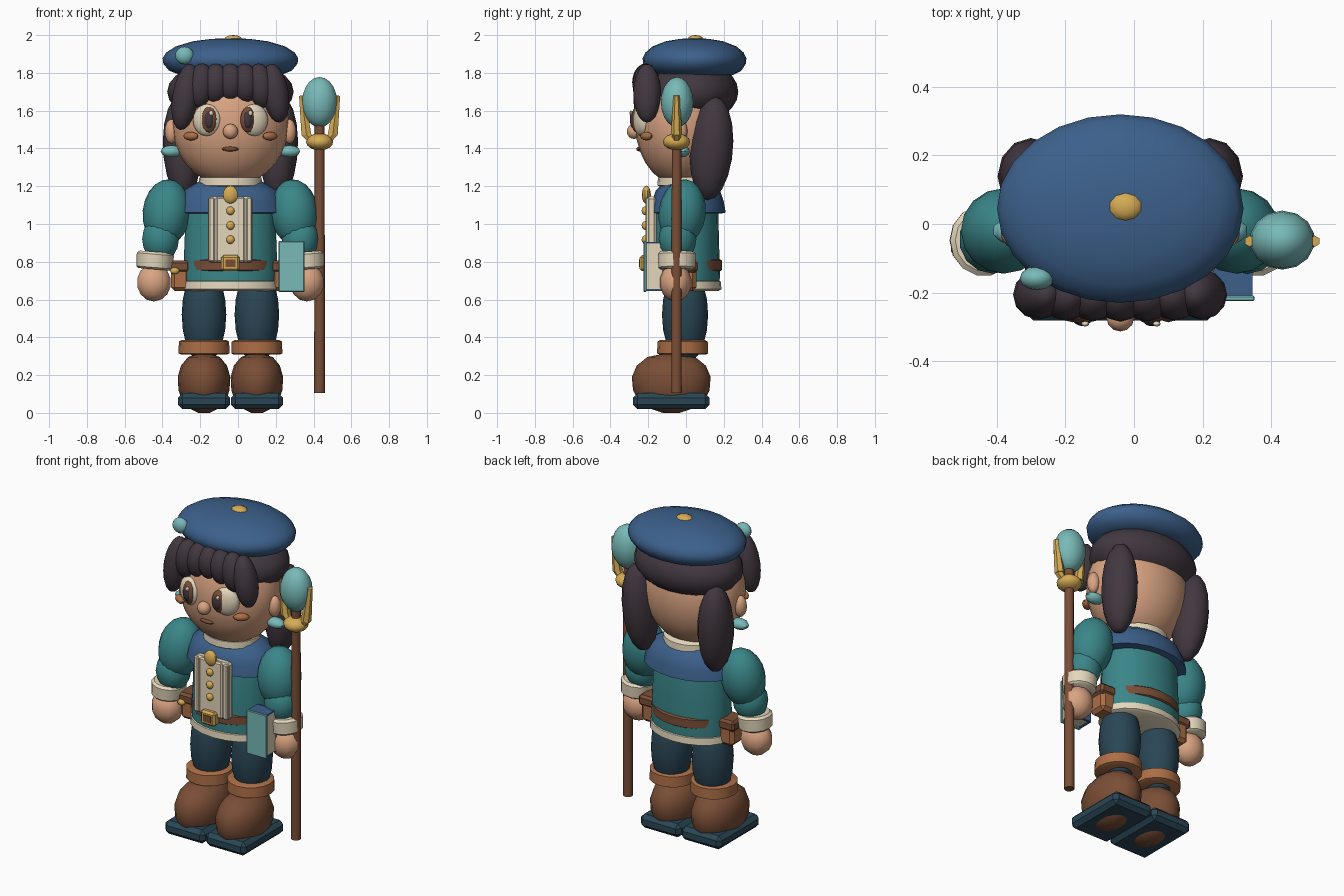
import bpy, bmesh, math
from mathutils import Vector

CX = -0.04  # body centre line


def mat(name, r, g, b):
    def lin(c):
        c /= 255
        return c / 12.92 if c <= 0.04045 else ((c + 0.055) / 1.055) ** 2.4
    m = bpy.data.materials.new(name)
    m.diffuse_color = (lin(r), lin(g), lin(b), 1)
    return m


NAVY = mat("navy_cloth", 60, 96, 139)
TEAL = mat("teal_cloth", 58, 134, 137)
AQUA = mat("aqua_gem", 120, 186, 184)
GOLD = mat("gold", 214, 172, 84)
SKIN = mat("skin", 218, 164, 130)
CREAM = mat("cream", 228, 215, 188)
BROWN = mat("brown_leather", 122, 78, 54)
TAN = mat("tan_leather", 172, 110, 70)
HAIR = mat("dark_hair", 66, 56, 64)
SLATE = mat("dark_slate", 42, 70, 85)


def finish(bm, name, m, loc, rot=(0, 0, 0), smooth=True):
    me = bpy.data.meshes.new(name)
    bmesh.ops.recalc_face_normals(bm, faces=bm.faces)
    bm.to_mesh(me)
    bm.free()
    ob = bpy.data.objects.new(name, me)
    bpy.context.collection.objects.link(ob)
    ob.location, ob.rotation_euler = loc, rot
    me.materials.append(m)
    if smooth:
        bpy.ops.object.select_all(action='DESELECT')
        ob.select_set(True)
        bpy.context.view_layer.objects.active = ob
        bpy.ops.object.shade_smooth_by_angle(angle=math.radians(42))
    return ob


def ball(name, m, loc, r, seg=16, rings=10, rot=(0, 0, 0)):
    bm = bmesh.new()
    bmesh.ops.create_uvsphere(bm, u_segments=seg, v_segments=rings, radius=1)
    bmesh.ops.scale(bm, vec=r, verts=bm.verts)
    return finish(bm, name, m, loc, rot)


def box(name, m, loc, size, bevel=0.008, rot=(0, 0, 0)):
    bm = bmesh.new()
    bmesh.ops.create_cube(bm, size=1)
    bmesh.ops.scale(bm, vec=size, verts=bm.verts)
    if bevel:
        bmesh.ops.bevel(bm, geom=bm.edges[:], offset=bevel, segments=1, affect='EDGES')
    return finish(bm, name, m, loc, rot, smooth=False)


def lathe(name, m, loc, profile, sy=1.0, seg=20, rot=(0, 0, 0)):
    """Capped solid of (radius, z) points, squashed along y."""
    bm = bmesh.new()
    rings = []
    for r, z in profile:
        rings.append([bm.verts.new((r * math.cos(2 * math.pi * i / seg),
                                    r * sy * math.sin(2 * math.pi * i / seg), z)) for i in range(seg)])
    for a, b in zip(rings, rings[1:]):
        for i in range(seg):
            j = (i + 1) % seg
            bm.faces.new((a[i], a[j], b[j], b[i]))
    bm.faces.new(rings[0][::-1])
    bm.faces.new(rings[-1])
    return finish(bm, name, m, loc, rot)


def rod(name, m, a, b, r1, r2, seg=8):
    a, b = Vector(a), Vector(b)
    rot = (b - a).to_track_quat('Z', 'Y').to_euler()
    return lathe(name, m, a, [(r1, 0), (r2, (b - a).length)], seg=seg, rot=rot)


# Head and face
ball("head", SKIN, (CX, -0.02, 1.53), (0.31, 0.25, 0.33), 24, 14)
ball("nose", SKIN, (CX, -0.275, 1.49), (0.04, 0.038, 0.04), 12, 8)
ball("mouth", BROWN, (CX, -0.247, 1.397), (0.045, 0.016, 0.013), 12, 6)
for s, side in ((-1, "left"), (1, "right")):
    ex = CX + s * 0.125
    ix = CX - 0.01 + s * 0.104
    tilt = (0, 0, s * 0.3)
    ball(side + "_eye", CREAM, (ex, -0.235, 1.55), (0.077, 0.04, 0.085), rot=tilt)
    ball(side + "_iris", BROWN, (ix, -0.26, 1.552), (0.043, 0.03, 0.068), rot=tilt)
    ball(side + "_pupil", HAIR, (ix, -0.277, 1.552), (0.027, 0.02, 0.048), 12, 8, tilt)
    ball(side + "_eye_glint", CREAM, (ix + 0.012, -0.291, 1.587), (0.012, 0.008, 0.014), 8, 6)
    ball(side + "_cheek", TAN, (CX + s * 0.21, -0.21, 1.465), (0.046, 0.024, 0.023), 12, 6, (0, 0, s * 0.6))
    ball(side + "_ear", SKIN, (CX + s * 0.312, -0.03, 1.49), (0.036, 0.038, 0.065), 12, 8)
    ball(side + "_earring", AQUA, (CX + s * 0.312, -0.02, 1.385), (0.06, 0.04, 0.032), 10, 6)
    # Side tails of hair
    ball(side + "_hair_tail", HAIR, (CX + s * 0.258, 0.135, 1.4), (0.099, 0.114, 0.275), 12, 9, (-0.08, s * 0.05, 0))

# Hair cap and fringe with a nearly straight front
ball("hair_cap", HAIR, (CX, 0.03, 1.70), (0.335, 0.247, 0.17), 20, 12)
for i in range(7):
    t = (i - 3) / 3
    bottom = 1.65 - 0.03 * abs(t) - 0.085 * t ** 4 - (0.04 if i == 0 else 0)
    half = (1.85 - bottom) / 2
    ball("fringe_lock_%d" % (i + 1), HAIR, (CX + 0.238 * t, -0.212 + 0.006 * t * t, bottom + half),
         (0.07, 0.073, half), 12, 10, (0, -0.16 * t, 0))

# Beret with its button and pin
lathe("beret", NAVY, (CX, 0.045, 0),
      [(0.2, 1.785), (0.27, 1.79), (0.325, 1.812), (0.355, 1.848), (0.359, 1.878), (0.34, 1.908),
       (0.29, 1.94), (0.2, 1.967), (0.1, 1.98), (0.03, 1.983)], 0.765, 24)
ball("beret_button", GOLD, (-0.025, 0.05, 1.978), (0.05, 0.042, 0.022), 10, 6)
ball("beret_pin", AQUA, (-0.283, -0.158, 1.892), (0.05, 0.035, 0.047), 12, 8)

# Tunic, mantle, collar and hem
lathe("tunic", TEAL, (CX, 0, 0),
      [(0.245, 0.66), (0.25, 0.74), (0.243, 0.9), (0.238, 1.05), (0.22, 1.15), (0.16, 1.22)], 0.72)
lathe("tunic_hem", CREAM, (CX, 0, 0), [(0.235, 0.645), (0.257, 0.655), (0.253, 0.695), (0.235, 0.702)], 0.73)
lathe("mantle", NAVY, (CX, 0.01, 0),
      [(0.25, 1.055), (0.29, 1.06), (0.275, 1.12), (0.245, 1.18), (0.15, 1.235)], 0.69)
lathe("collar", CREAM, (CX, 0, 0), [(0.14, 1.19), (0.168, 1.205), (0.165, 1.245), (0.13, 1.262)], 0.9)
lathe("belt", BROWN, (CX, 0, 0), [(0.225, 0.75), (0.237, 0.756), (0.237, 0.806), (0.225, 0.814)], 0.8)
box("buckle", GOLD, (CX, -0.215, 0.793), (0.098, 0.06, 0.085), 0.012)
box("buckle_centre", BROWN, (CX, -0.246, 0.793), (0.052, 0.008, 0.04), 0)

# Pleated front panel, buttons and brooch
box("front_panel", CREAM, (CX, -0.182, 0.97), (0.235, 0.05, 0.35), 0.012)
box("panel_middle", CREAM, (CX, -0.203, 0.97), (0.155, 0.024, 0.345), 0.008)
for s, side in ((-1, "left"), (1, "right")):
    box(side + "_panel_pleat", CREAM, (CX + s * 0.1, -0.203, 0.97), (0.03, 0.022, 0.34), 0.006)
for i, z in enumerate((1.07, 0.992, 0.917)):
    ball("button_%d" % (i + 1), GOLD, (CX, -0.217, z), (0.023, 0.018, 0.023), 10, 6)
ball("brooch", GOLD, (CX, -0.21, 1.155), (0.041, 0.024, 0.048), 10, 8)

for s, side in ((-1, "left"), (1, "right")):
    # Arms and hands
    ball(side + "_sleeve", TEAL, (CX + s * 0.338, -0.02, 1.06), (0.127, 0.125, 0.178), 16, 10, (-0.12, -s * 0.1, 0))
    ball(side + "_forearm", TEAL, (CX + s * 0.37, -0.045, 0.92), (0.1, 0.1, 0.12), 14, 8)
    lathe(side + "_cuff", CREAM, (CX + s * 0.40, -0.048, 0.805),
          [(0.084, -0.045), (0.095, -0.035), (0.099, 0.035), (0.085, 0.048)], 1.05, 14, (0, -s * 0.08, 0))
    ball(side + "_hand", SKIN, (CX + s * 0.405, -0.055, 0.69), (0.095, 0.085, 0.1), 10, 7)
    # Hip pouches
    box(side + "_pouch", TAN, (CX + s * 0.265, -0.005, 0.715), (0.1, 0.12, 0.14), 0.02)
    box(side + "_pouch_flap", BROWN, (CX + s * 0.27, -0.005, 0.775), (0.115, 0.135, 0.065), 0.014)
    ball(side + "_pouch_clasp", GOLD, (CX + s * 0.295, -0.075, 0.752), (0.025, 0.018, 0.018), 8, 6)
    # Legs and boots
    lx = CX + s * 0.14
    ball(side + "_leg", SLATE, (lx, -0.005, 0.52), (0.118, 0.122, 0.26), 16, 10)
    lathe(side + "_boot_cuff", TAN, (lx, -0.018, 0),
          [(0.12, 0.308), (0.135, 0.315), (0.133, 0.378), (0.118, 0.385)], 1.0, 16)
    lathe(side + "_boot", BROWN, (lx, -0.078, 0),
          [(0.03, 0.0), (0.07, 0.02), (0.115, 0.06), (0.135, 0.12), (0.139, 0.19),
           (0.122, 0.25), (0.085, 0.295), (0.03, 0.313)], 1.5, 16)
    box(side + "_sole", SLATE, (lx, -0.078, 0.062), (0.276, 0.405, 0.084), 0.024)

# Book held beside the right hand
box("book_pages", CREAM, (0.285, -0.165, 0.775), (0.12, 0.09, 0.245), 0)
box("book_cover", AQUA, (0.283, -0.217, 0.775), (0.137, 0.016, 0.27), 0.004)
box("book_back", NAVY, (0.283, -0.118, 0.775), (0.13, 0.014, 0.265), 0.003)
box("book_top", NAVY, (0.283, -0.165, 0.9), (0.124, 0.09, 0.012), 0)
box("book_spine", NAVY, (0.222, -0.165, 0.775), (0.012, 0.09, 0.26), 0)

# Staff with gem and gold prongs
SX, SY = 0.432, -0.05
rod("staff_shaft", BROWN, (SX, SY, 0.105), (SX, SY, 1.55), 0.029, 0.026, 10)
ball("staff_collar", GOLD, (SX, SY, 1.435), (0.072, 0.072, 0.045), 12, 8)
ball("staff_gem", AQUA, (SX, SY + 0.003, 1.645), (0.095, 0.086, 0.133), 14, 10)
for s, side in ((-1, "left"), (1, "right")):
    rod(side + "_staff_prong", GOLD, (SX + s * 0.05, SY, 1.45), (SX + s * 0.078, SY, 1.485), 0.022, 0.026, 6)
    rod(side + "_staff_prong_tip", GOLD, (SX + s * 0.07, SY, 1.475), (SX + s * 0.095, SY, 1.68), 0.03, 0.016, 6)
